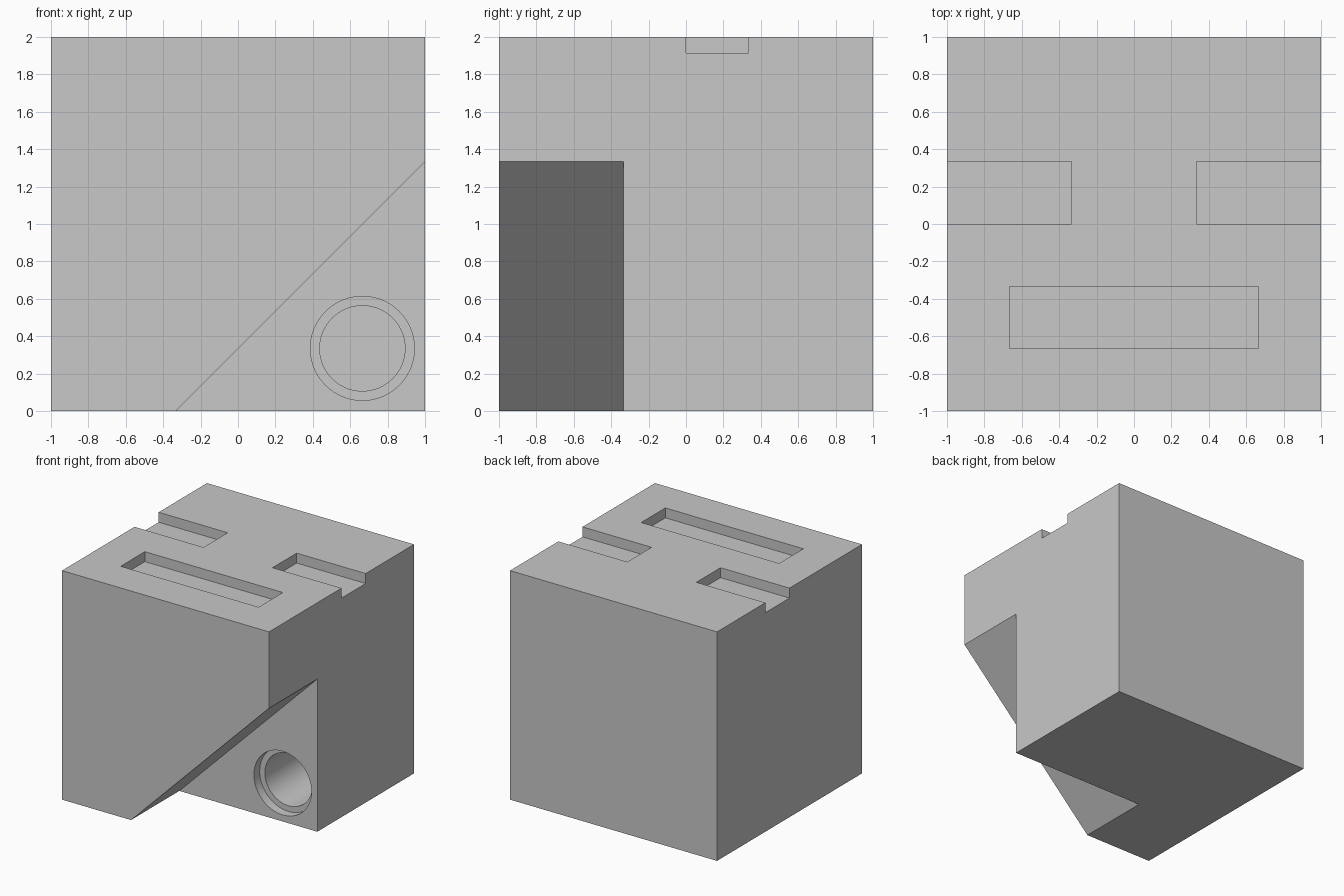
import bpy
import bmesh
from mathutils import Matrix, Vector

if "Cube" in bpy.data.objects:
    bpy.data.objects.remove(bpy.data.objects["Cube"], do_unlink=True)

T = 1 / 3          # layout module
SLOT = 0.087       # depth of the top slots
BORE_X, BORE_Z = 0.665, 0.335

grey = bpy.data.materials.new("light_grey")
grey.use_nodes = True
grey.diffuse_color = (0.58, 0.58, 0.58, 1)
grey.node_tree.nodes["Principled BSDF"].inputs["Base Color"].default_value = (0.58, 0.58, 0.58, 1)


def add_object(name, bm):
    bmesh.ops.recalc_face_normals(bm, faces=bm.faces[:])
    mesh = bpy.data.meshes.new(name)
    bm.to_mesh(mesh)
    bm.free()
    mesh.materials.append(grey)
    obj = bpy.data.objects.new(name, mesh)
    bpy.context.collection.objects.link(obj)
    return obj


def box(name, lo, hi):
    lo, hi = Vector(lo), Vector(hi)
    bm = bmesh.new()
    bmesh.ops.create_cube(bm, size=1)
    bmesh.ops.scale(bm, vec=hi - lo, verts=bm.verts)
    bmesh.ops.translate(bm, vec=(lo + hi) / 2, verts=bm.verts)
    return add_object(name, bm)


def prism(name, outline, y0, y1):
    bm = bmesh.new()
    face = bm.faces.new([bm.verts.new((x, y0, z)) for x, z in outline])
    grown = bmesh.ops.extrude_face_region(bm, geom=[face])["geom"]
    moved = [v for v in grown if isinstance(v, bmesh.types.BMVert)]
    bmesh.ops.translate(bm, vec=(0, y1 - y0, 0), verts=moved)
    return add_object(name, bm)


def bore(name, radius, y0, y1):
    bm = bmesh.new()
    place = Matrix.Translation((BORE_X, (y0 + y1) / 2, BORE_Z)) @ Matrix.Rotation(1.5707963, 4, "X")
    bmesh.ops.create_cone(bm, cap_ends=True, segments=96, radius1=radius,
                          radius2=radius, depth=y1 - y0, matrix=place)
    return add_object(name, bm)


# Solid block
block = box("block", (-1, -1, 0), (1, 1, 2))

# Slanted corner recess, stepped hole and three top slots
cutters = [
    prism("corner_cutter", [(-T - 0.2, -0.2), (1.2, 1.2 + T), (1.2, -0.2)], -1.2, -T),
    bore("counterbore_cutter", 0.278, -T - 0.1, -T + 0.08),
    bore("hole_cutter", 0.228, -T - 0.15, 2 * T),
    box("front_slot_cutter", (-2 * T, -2 * T, 2 - SLOT), (2 * T, -T, 2.1)),
]
for side, name in ((1, "left_slot_cutter"), (-1, "right_slot_cutter")):
    inner, outer = sorted((side * T, side * 1.1))
    cutters.append(box(name, (inner, 0, 2 - SLOT), (outer, T, 2.1)))

# Cut the block, then keep its edges crisp
bpy.context.view_layer.objects.active = block
for cutter in cutters:
    mod = block.modifiers.new(cutter.name, "BOOLEAN")
    mod.operation = "DIFFERENCE"
    mod.solver = "EXACT"
    mod.object = cutter
    bpy.ops.object.modifier_apply(modifier=mod.name)
for cutter in cutters:
    bpy.data.objects.remove(cutter, do_unlink=True)

bpy.ops.object.select_all(action="DESELECT")
block.select_set(True)
bpy.ops.object.shade_smooth_by_angle(angle=0.5)
